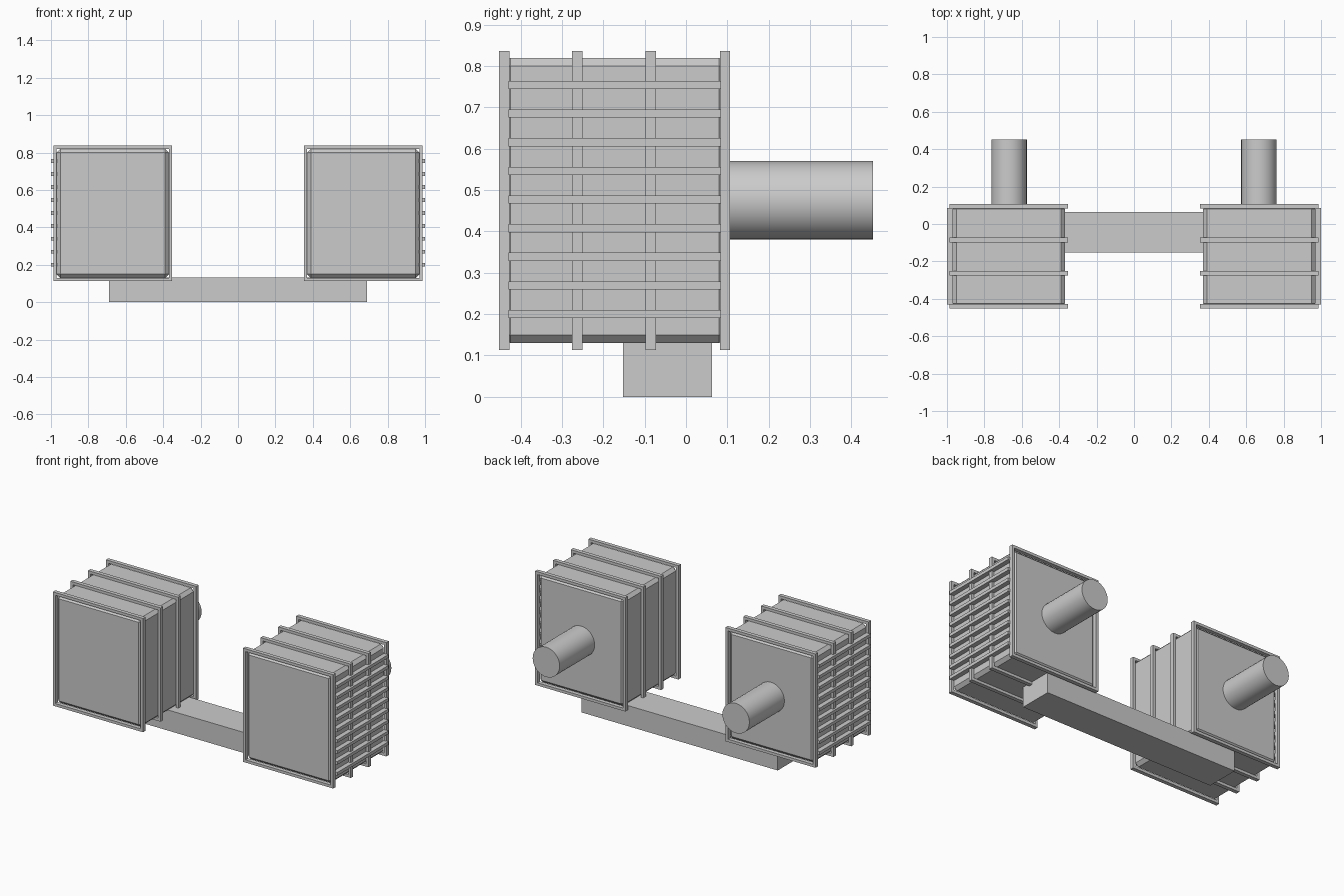
import bpy, bmesh, math
from mathutils import Matrix, Vector

if "Cube" in bpy.data.objects:
    bpy.data.objects.remove(bpy.data.objects["Cube"])

grey = bpy.data.materials.new("light grey")
grey.diffuse_color = (0.6, 0.6, 0.6, 1)
grey.use_nodes = True
grey.node_tree.nodes["Principled BSDF"].inputs["Base Color"].default_value = grey.diffuse_color


def finish(name, bm):
    bmesh.ops.recalc_face_normals(bm, faces=bm.faces[:])
    me = bpy.data.meshes.new(name)
    bm.to_mesh(me)
    bm.free()
    me.materials.append(grey)
    ob = bpy.data.objects.new(name, me)
    bpy.context.collection.objects.link(ob)
    return ob


def box(name, lo, hi, bevel=0):
    lo, hi = Vector(lo), Vector(hi)
    bm = bmesh.new()
    mat = Matrix.Translation((lo + hi) / 2) @ Matrix.Diagonal((*(hi - lo), 1))
    bmesh.ops.create_cube(bm, size=1, matrix=mat)
    if bevel:
        bmesh.ops.bevel(bm, geom=bm.edges[:], offset=bevel, segments=1,
                        affect='EDGES', profile=0.5)
    return finish(name, bm)


def ring(name, x0, x1, z0, z1, t, y0, y1):
    # rectangular hoop, open in the middle
    bm = bmesh.new()
    loops = []
    for inset, y in ((0, y0), (0, y1), (t, y1), (t, y0)):
        a, b, c, d = x0 + inset, x1 - inset, z0 + inset, z1 - inset
        loops.append([bm.verts.new((x, y, z))
                      for x, z in ((a, c), (b, c), (b, d), (a, d))])
    for i in range(4):
        p, q = loops[i], loops[(i + 1) % 4]
        for j in range(4):
            k = (j + 1) % 4
            bm.faces.new((p[j], p[k], q[k], q[j]))
    return finish(name, bm)


# base beam joining the two housings
box("base_beam", (-0.69, -0.152, 0), (0.69, 0.063, 0.131))

for side, s in (("left", -1), ("right", 1)):
    def span(a, b):
        return sorted((s * a, s * b))

    # chamfered housing
    x0, x1 = span(0.369, 0.97)
    box(side + "_housing", (x0, -0.445, 0.13), (x1, 0.1, 0.82), 0.02)

    # hoops around the housing
    x0, x1 = span(0.352, 0.987)
    for i, y in enumerate((-0.452, -0.276, -0.098, 0.082)):
        ring(f"{side}_hoop_{i + 1}", x0, x1, 0.113, 0.837, 0.0175, y, y + 0.025)

    # horizontal slats on the outer side
    x0, x1 = span(0.968, 1.0)
    for i in range(9):
        z = 0.2 + i * 0.0693
        box(f"{side}_slat_{i + 1}", (x0, -0.43, z - 0.01), (x1, 0.085, z + 0.01))

    # round pipe at the back
    bm = bmesh.new()
    mat = Matrix.Translation((s * 0.668, 0.27, 0.475)) @ Matrix.Rotation(math.pi / 2, 4, 'X')
    bmesh.ops.create_cone(bm, cap_ends=True, segments=32, radius1=0.095,
                          radius2=0.095, depth=0.364, matrix=mat)
    pipe = finish(side + "_pipe", bm)
    bpy.ops.object.select_all(action='DESELECT')
    pipe.select_set(True)
    bpy.context.view_layer.objects.active = pipe
    bpy.ops.object.shade_smooth_by_angle(angle=math.radians(35))
